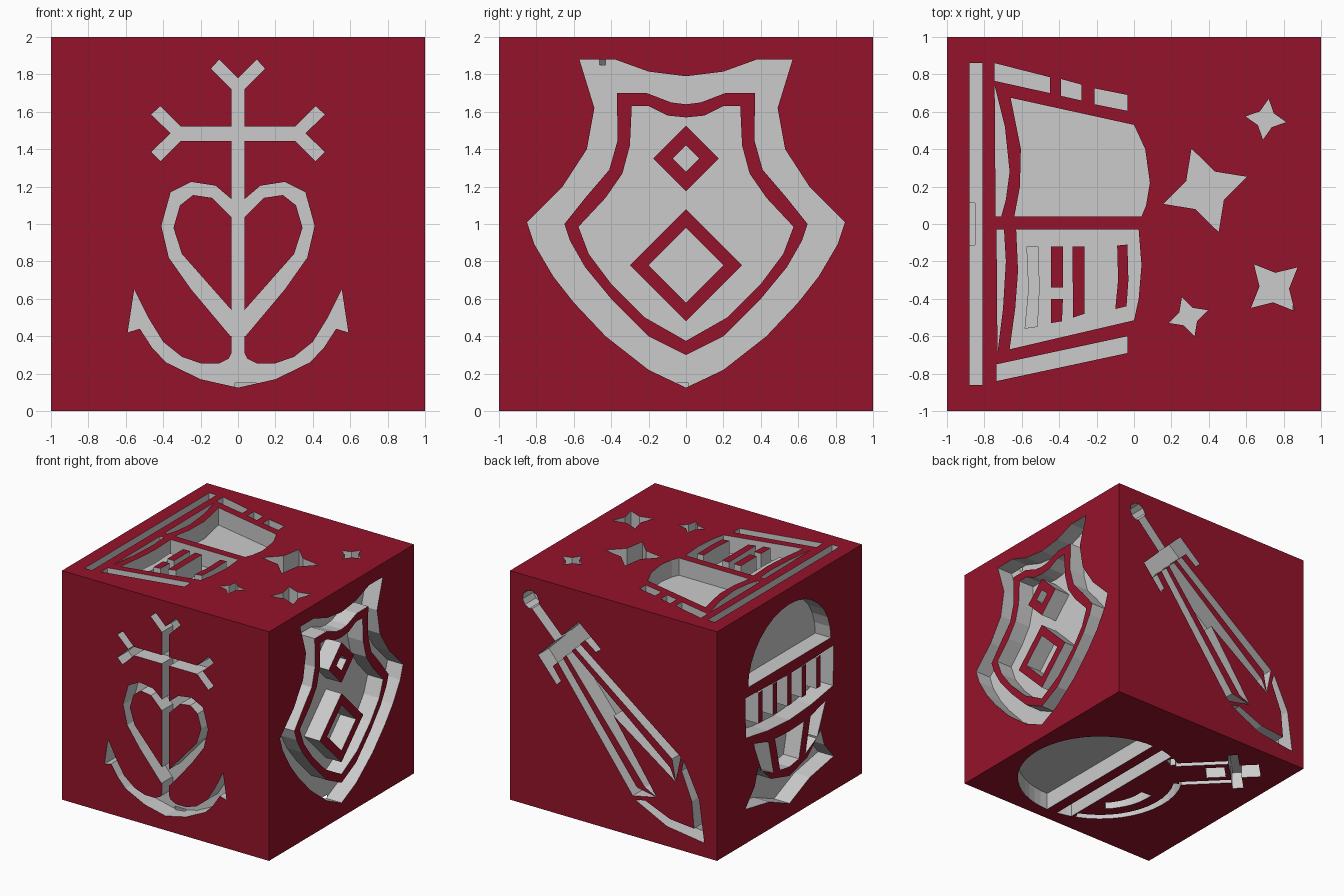
import bpy, bmesh, math

if "Cube" in bpy.data.objects:
    bpy.data.objects.remove(bpy.data.objects["Cube"])

DEPTH = 0.15
R2 = math.sqrt(2)


def material(name, rgb):
    m = bpy.data.materials.new(name)
    m.diffuse_color = (*rgb, 1)
    m.use_nodes = True
    m.node_tree.nodes["Principled BSDF"].inputs["Base Color"].default_value = m.diffuse_color
    return m


RED = material("deep_red", (0.30, 0.006, 0.023))
GREY = material("light_grey", (0.60, 0.60, 0.60))

# Face frames: (u, v, depth below the face) -> world position
FACES = {
    "front": lambda u, v, d: (u, -1 + d, v),
    "right": lambda u, v, d: (1 - d, u, v),
    "top": lambda u, v, d: (u, v, 2 - d),
    "left": lambda u, v, d: (-1 + d, u, v),
    "back": lambda u, v, d: (u, 1 - d, v),
    "bottom": lambda u, v, d: (u, v, d),
}


def prism(name, face, pts, d0, d1):
    """Extrude a flat outline between two depths of a cube face."""
    f = FACES[face]
    bm = bmesh.new()
    a = [bm.verts.new(f(u, v, d0)) for u, v in pts]
    b = [bm.verts.new(f(u, v, d1)) for u, v in pts]
    bm.faces.new(a)
    bm.faces.new(b)
    for i in range(len(pts)):
        j = (i + 1) % len(pts)
        bm.faces.new((a[i], a[j], b[j], b[i]))
    bmesh.ops.recalc_face_normals(bm, faces=bm.faces)
    me = bpy.data.meshes.new(name)
    bm.to_mesh(me)
    bm.free()
    ob = bpy.data.objects.new(name, me)
    bpy.context.collection.objects.link(ob)
    return ob


def flip(pts):
    return [(-u, v) for u, v in reversed(pts)]


def sym(half):
    """Close a half outline by mirroring it across u = 0."""
    return half + [p for p in flip(half) if abs(p[0]) > 1e-6]


def rect(u0, u1, v0, v1):
    return [(u0, v0), (u1, v0), (u1, v1), (u0, v1)]


def arc(cu, cv, r, a0, a1, n):
    return [(cu + r * math.cos(math.radians(a0 + (a1 - a0) * i / n)),
             cv + r * math.sin(math.radians(a0 + (a1 - a0) * i / n))) for i in range(n + 1)]


def diamond(v, r):
    return [(0, v - r), (r, v), (0, v + r), (-r, v)]


def star(cu, cv, r, turn):
    return [arc(cu, cv, r * (0.48 if i % 2 else 1), turn + 45 * i, 0, 1)[0] for i in range(8)]


cuts, islands = [], []


def cut(face, *shapes):
    cuts.extend((face, s) for s in shapes)


def island(face, *shapes, top=0.0):
    islands.extend((face, s, top) for s in shapes)


# Anchor with heart and cross
cross = [(0, .3), (.035, .3), (.035, 1.445), (.305, 1.445), (.415, 1.335), (.465, 1.385),
         (.36, 1.485), (.465, 1.585), (.415, 1.63), (.305, 1.52), (.035, 1.52),
         (.035, 1.72), (.145, 1.83), (.10, 1.88), (0, 1.78)]
heart = [(.02, 1.12), (.12, 1.205), (.25, 1.225), (.36, 1.17), (.41, .99), (.37, .82), (.25, .65),
         (.04, .40), (.02, .40), (.02, .54), (.035, .54), (.30, .84), (.345, .98), (.31, 1.1),
         (.24, 1.155), (.14, 1.14), (.02, 1.02)]
hook = [(0, .125), (.2, .17), (.385, .26), (.46, .34), (.525, .44), (.59, .42), (.555, .65),
        (.48, .5), (.40, .37), (.30, .29), (.2, .255), (.1, .255), (.05, .28), (.03, .32),
        (.035, .4), (0, .4)]
cut("front", sym(cross), heart, flip(heart), sym(hook))

# Shield
rim = [(0, 1.79), (.2, 1.815), (.38, 1.88), (.57, 1.88), (.49, 1.62), (.53, 1.4), (.66, 1.2),
       (.85, 1.01), (.81, .89), (.71, .72), (.6, .58), (.43, .4), (.2, .22), (0, .125)]
band_out = [(0, 1.64), (.08, 1.65), (.21, 1.7), (.37, 1.7), (.365, 1.45), (.41, 1.29), (.53, 1.15),
            (.65, 1.0), (.62, .91), (.54, .77), (.4, .6), (.2, .4), (0, .3)]
band_in = [(0, 1.57), (.1, 1.58), (.2, 1.63), (.29, 1.63), (.3, 1.42), (.34, 1.27), (.43, 1.14),
           (.575, .985), (.52, .84), (.4, .68), (.22, .5), (0, .375)]
band = band_out + band_in[::-1]
cut("right", sym(rim))
island("right", band, flip(band))
for v, r, hole in ((1.35, .175, .07), (.78, .30, .20)):
    o, i = diamond(v, r), diamond(v, hole)
    island("right", [o[0], o[1], o[2], i[2], i[1], i[0]], [o[2], o[3], o[0], i[0], i[3], i[2]])

# Flag and stars
cut("top", rect(-.88, -.81, -.86, .86),
    [(-.745, .86), (-.45, .785), (-.45, .70), (-.745, .765)],
    [(-.39, .775), (-.28, .745), (-.28, .66), (-.39, .685)],
    [(-.21, .725), (-.035, .69), (-.035, .605), (-.21, .64)],
    [(-.735, -.75), (-.035, -.60), (-.035, -.69), (-.735, -.84)],
    [(-.745, .74), (-.69, .52), (-.665, .28), (-.685, .13), (-.71, .04), (-.74, .04)],
    [(-.66, .675), (0, .53), (.06, .4), (.085, .22), (.065, .1), (.04, .04), (-.64, .04),
     (-.61, .2), (-.605, .4)],
    [(-.735, -.03), (-.695, -.03), (-.685, -.2), (-.7, -.45), (-.73, -.69)],
    [(-.63, -.03), (.025, -.03), (.04, -.22), (.025, -.4), (0, -.515), (-.665, -.67),
     (-.635, -.45), (-.62, -.25)],
    star(.705, .56, .11, 82), star(.38, .18, .235, 18),
    star(.75, -.34, .165, 41), star(.29, -.495, .11, 18))
island("top", rect(-.445, -.38, -.34, -.12), [(-.445, -.4), (-.38, -.4), (-.385, -.52), (-.445, -.53)],
       [(-.33, -.12), (-.265, -.12), (-.265, -.48), (-.325, -.5)],
       [(-.09, -.115), (-.035, -.11), (-.03, -.3), (-.04, -.44), (-.1, -.455), (-.085, -.3)])
island("top", [(-.575, -.12), (-.51, -.12), (-.505, -.35), (-.515, -.55), (-.585, -.56),
               (-.565, -.35)], top=.07)

# Helmet: dome, barred visor, chin plates, collar
dome = [(.57 * math.cos(a * math.pi / 16), 1.35 + .51 * math.sin(a * math.pi / 16)) for a in range(17)]
visor = [(0, 1.25), (.61, 1.27), (.6, .92), (.3, .87), (0, .85)]
cheek = [(.5, .83), (.29, .77), (.22, .47), (.38, .55)]
collar = [(0, .36), (.25, .43), (.43, .6), (.48, .45), (.61, .3), (.28, .24), (0, .12)]
cut("left", dome, sym(visor), cheek, flip(cheek), sym([(0, .75), (.2, .76), (.13, .46), (0, .44)]),
    sym(collar))
island("left", *[rect(c - .03, c + .03, .98, 1.25) for c in (-.4, -.2, 0, .2, .4)])


# Sword on the diagonal, drawn as (across, along)
def on_sword(pts):
    return [((s + w) / R2, 1 + (s - w) / R2) for w, s in pts]


edge = [(.15, .63), (.327, -.59), (.13, -.72), (.24, -.56), (.08, .63)]
for shape in (arc(0, 1.13, .08, 0, 324, 9), rect(-.045, .045, .74, 1.1),
              sym([(0, .754), (.277, .754), (.30, .473), (.24, .48), (.22, .61), (0, .61)]),
              edge, flip(edge),
              sym([(0, .63), (.035, .63), (.17, -.6), (.13, -.72), (0, 0)]),
              sym([(0, -1.24), (.22, -.95), (.33, -.63), (.25, -.68), (.15, -.92), (0, -1.1)])):
    cut("back", on_sword(shape))


# Flask: air, liquid surface, glass rim, then the tilted neck and stopper
def on_flask(pts):
    return [((w - s) / R2, (s + w) / R2) for w, s in pts]


def level(x):
    return math.degrees(math.acos((x - .2) / .685))


t0, t1, t2 = level(.2), level(.1), level(-.03)
cut("bottom", arc(.2, -.2, .685, -t0, t0, 28),
    arc(.2, -.2, .685, t1, t2, 3) + arc(.2, -.2, .685, -t2, -t1, 3))
for a, b in ((t2 + 3, 121), (149, 357 - t2)):
    cut("bottom", arc(.2, -.2, .685, a, b, 12) + arc(.2, -.2, .62, b, a, 12))
cut("bottom", arc(.2, -.2, .52, 175, 225, 8) + arc(.2, -.2, .42, 225, 175, 8))
for shape in (rect(.13, .18, .36, .82), rect(-.18, -.13, .36, .82), rect(-.08, .08, .6, .76),
              rect(-.275, .275, .80, .89), rect(-.10, .10, .87, 1.05)):
    cut("bottom", on_flask(shape))

# Cube body, engraved one outline at a time
bpy.ops.mesh.primitive_cube_add(size=2, location=(0, 0, 1))
cube = bpy.context.object
cube.name = "engraved_cube"
bpy.ops.object.transform_apply(location=True)
for face, pts in cuts:
    tool = prism("cutter", face, pts, -.1, DEPTH)
    tool.hide_render = True
    mod = cube.modifiers.new("engrave", 'BOOLEAN')
    mod.operation, mod.solver, mod.object = 'DIFFERENCE', 'EXACT', tool
    bpy.context.view_layer.objects.active = cube
    bpy.ops.object.modifier_apply(modifier=mod.name)
    bpy.data.objects.remove(tool)

# Raised details standing in the engravings
parts = [cube] + [prism(face + "_raised_detail", face, pts, top, DEPTH + .02)
                  for face, pts, top in islands]

# Outer surface red, everything below it grey
for ob in parts:
    me = ob.data
    me.materials.clear()
    me.materials.append(RED)
    me.materials.append(GREY)
    for p in me.polygons:
        c = p.center
        p.material_index = 0 if max(abs(c.x), abs(c.y), abs(c.z - 1)) > .999 else 1
